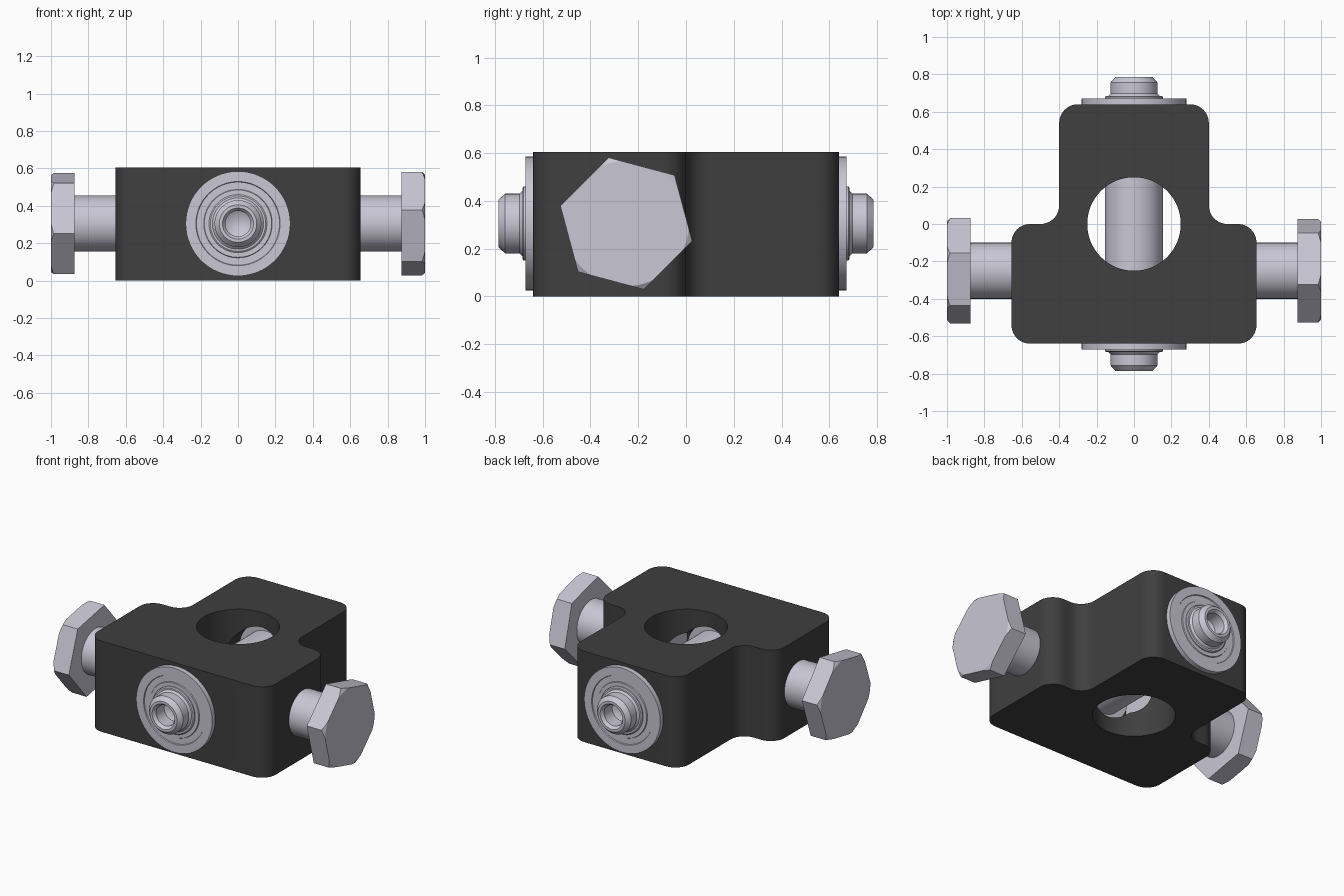
import bpy, bmesh
from math import sin, cos, pi, radians
from mathutils import Matrix, Vector

if "Cube" in bpy.data.objects:
    bpy.data.objects.remove(bpy.data.objects["Cube"])

ZC = 0.305   # height of every cross axis
BY = -0.25   # y of the side bolts


def material(name, color):
    m = bpy.data.materials.new(name)
    m.diffuse_color = (*color, 1)
    m.use_nodes = True
    m.node_tree.nodes["Principled BSDF"].inputs["Base Color"].default_value = m.diffuse_color
    return m


dark = material("dark_block", (0.05, 0.05, 0.05))
steel = material("pale_steel", (0.58, 0.57, 0.66))


def finish(bm, name, mat):
    bmesh.ops.recalc_face_normals(bm, faces=bm.faces[:])
    me = bpy.data.meshes.new(name)
    bm.to_mesh(me)
    bm.free()
    ob = bpy.data.objects.new(name, me)
    bpy.context.collection.objects.link(ob)
    me.materials.append(mat)
    return ob


def lathe(name, profile, axis, origin, mat, n=64):
    """Revolve (radius, distance) points around an axis through origin."""
    bm = bmesh.new()
    rot = Vector((0, 0, 1)).rotation_difference(Vector(axis)).to_matrix().to_4x4()
    vs = [bm.verts.new((r, 0, d)) for r, d in profile]
    es = [bm.edges.new(p) for p in zip(vs, vs[1:])]
    bmesh.ops.spin(bm, geom=vs + es, cent=(0, 0, 0), axis=(0, 0, 1),
                   angle=2 * pi, steps=n, use_duplicate=False)
    bmesh.ops.remove_doubles(bm, verts=bm.verts[:], dist=1e-5)
    bm.transform(Matrix.Translation(origin) @ rot)
    return finish(bm, name, mat)


def rod(name, r, a, b, axis, origin, mat=steel):
    return lathe(name, [(0, a), (r, a), (r, b), (0, b)], axis, origin, mat)


def prism(name, pts, depth, mat):
    bm = bmesh.new()
    f = bm.faces.new([bm.verts.new((x, y, 0)) for x, y in pts])
    up = bmesh.ops.extrude_face_region(bm, geom=[f])["geom"]
    bmesh.ops.translate(bm, vec=(0, 0, depth),
                        verts=[v for v in up if isinstance(v, bmesh.types.BMVert)])
    return finish(bm, name, mat)


def boolean(ob, tool, op="DIFFERENCE"):
    tool.hide_render = True
    mod = ob.modifiers.new("cut", "BOOLEAN")
    mod.object, mod.operation, mod.solver = tool, op, "EXACT"
    bpy.context.view_layer.objects.active = ob
    bpy.ops.object.modifier_apply(modifier=mod.name)
    bpy.data.objects.remove(tool)


def smooth(ob, angle=30):
    bpy.ops.object.select_all(action="DESELECT")
    ob.select_set(True)
    bpy.context.view_layer.objects.active = ob
    bpy.ops.object.shade_smooth_by_angle(angle=radians(angle))


# block: T outline, each rounded corner given as arc centre and angle range
R = 0.1
corners = [(0.555, -0.54, -90, 0), (0.555, -0.1, 0, 90),
           (0.5, 0.1, 270, 180), (0.3, 0.54, 0, 90)]
half = []
for cx, cy, a, b in corners:
    for i in range(13):
        t = radians(a + (b - a) * i / 12)
        half.append((cx + R * cos(t), cy + R * sin(t)))
outline = half + [(-x, y) for x, y in reversed(half)]
block = prism("tee_block", outline, 0.605, dark)
boolean(block, rod("hole_cutter", 0.25, -0.2, 0.9, (0, 0, 1), (0, 0, 0), dark))
boolean(block, rod("axle_cutter", 0.2, -0.9, 0.9, (0, 1, 0), (0, 0, ZC), dark))
boolean(block, rod("bolt_cutter", 0.149, -0.9, 0.9, (1, 0, 0), (0, BY, ZC), dark))
smooth(block)

# axle through the centre hole
smooth(rod("axle_pin", 0.155, -0.6, 0.6, (0, 1, 0), (0, 0, ZC)))

# flanged bearing and hollow axle end, front and back
bearing = [(0.155, 0.3), (0.2, 0.3), (0.2, 0.64), (0.28, 0.64), (0.28, 0.672),
           (0.225, 0.672), (0.222, 0.666), (0.183, 0.666), (0.18, 0.672),
           (0.155, 0.672), (0.155, 0.3)]
axle_end = [(0, 0.6), (0.155, 0.6), (0.155, 0.68), (0.148, 0.685), (0.137, 0.685),
            (0.125, 0.697), (0.125, 0.757), (0.1, 0.785), (0.083, 0.785),
            (0.068, 0.765), (0.068, 0.68), (0, 0.64)]
for s, side in ((-1, "front"), (1, "back")):
    smooth(lathe(side + "_bearing", bearing, (0, s, 0), (0, 0, ZC), steel))
    smooth(lathe(side + "_axle_end", axle_end, (0, s, 0), (0, 0, ZC), steel))

# hex bolts left and right, heads turned to different angles
for s, side, turn in ((-1, "left", 10.8), (1, "right", -15)):
    smooth(rod(side + "_bolt_shank", 0.15, 0.27, 0.88, (s, 0, 0), (0, BY, ZC)))
    ring = [(cos(radians(turn + 60 * k)) * 0.286, sin(radians(turn + 60 * k)) * 0.286)
            for k in range(6)]
    head = prism(side + "_bolt_head", ring, 0.125, steel)
    to_x = Matrix(((0, 0, s, s * 0.875), (1, 0, 0, BY), (0, 1, 0, ZC), (0, 0, 0, 1)))
    head.data.transform(to_x)
    if s < 0:
        head.data.flip_normals()
    chamfer = [(0, 0.8), (0.3, 0.8), (0.3, 0.975), (0.262, 1.0), (0, 1.0)]
    boolean(head, lathe("chamfer_tool", chamfer, (s, 0, 0), (0, BY, ZC), steel), "INTERSECT")
    smooth(head, 20)
